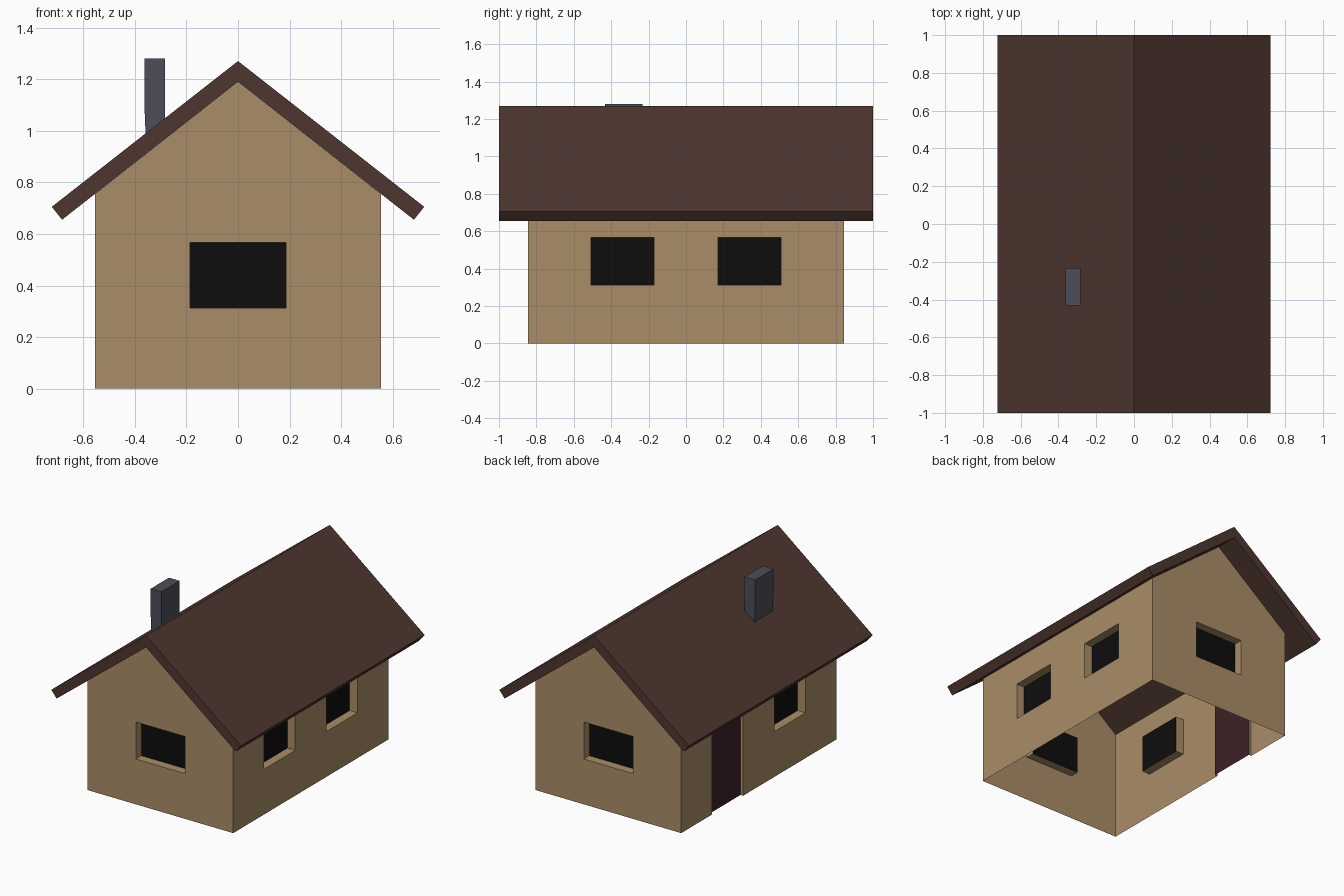
import bpy, bmesh
from math import pi
from mathutils import Matrix, Vector

if "Cube" in bpy.data.objects:
    bpy.data.objects.remove(bpy.data.objects["Cube"])

HX, HY = 0.555, 0.845          # wall half sizes
EAVE, APEX = 0.754, 1.19       # wall top at the sides / gable
Z0, Z1 = 0.312, 0.567          # window sill and head


def material(name, rgb):
    m = bpy.data.materials.new(name)
    m.diffuse_color = (*rgb, 1)
    m.use_nodes = True
    m.node_tree.nodes["Principled BSDF"].inputs["Base Color"].default_value = m.diffuse_color
    return m


WALL = material("wall_tan", (0.40, 0.27, 0.136))
ROOF = material("roof_brown", (0.076, 0.037, 0.028))
STONE = material("chimney_grey", (0.075, 0.075, 0.10))
DOOR = material("door_maroon", (0.045, 0.017, 0.02))
GLASS = material("window_black", (0.004, 0.004, 0.004))


def finish(name, bm, mat):
    bmesh.ops.remove_doubles(bm, verts=bm.verts, dist=1e-5)
    me = bpy.data.meshes.new(name)
    bm.to_mesh(me)
    bm.free()
    me.materials.append(mat)
    ob = bpy.data.objects.new(name, me)
    bpy.context.collection.objects.link(ob)
    return ob


def face(bm, pts):
    bm.faces.new([bm.verts.new(p) for p in pts])


def prism(name, profile, y0, y1, mat):
    """Extrude an xz profile along y."""
    bm = bmesh.new()
    f = bm.faces.new([bm.verts.new((x, y0, z)) for x, z in profile])
    ext = bmesh.ops.extrude_face_region(bm, geom=[f])["geom"]
    bmesh.ops.translate(bm, vec=(0, y1 - y0, 0),
                        verts=[v for v in ext if isinstance(v, bmesh.types.BMVert)])
    bmesh.ops.recalc_face_normals(bm, faces=bm.faces)
    return finish(name, bm, mat)


walls = bmesh.new()


def wall(label, angle, half, dist, us, openings, gable=False):
    """Single-skin wall with recessed openings (u0, u1, z0, z1, depth, kind)."""
    rot = Matrix.Rotation(angle, 3, 'Z')

    def p(u, z, d=0.0):
        return rot @ Vector((u, d - dist, z))

    us = [-half, *us, half]
    zs = [0, Z0, Z1, EAVE]
    # flat wall cells around the openings
    for a, b in zip(us, us[1:]):
        for c, d in zip(zs, zs[1:]):
            mu, mz = (a + b) / 2, (c + d) / 2
            if not any(o[0] < mu < o[1] and o[2] < mz < o[3] for o in openings):
                face(walls, [p(a, c), p(b, c), p(b, d), p(a, d)])
    if gable:
        face(walls, [p(u, EAVE) for u in us] + [p(0, APEX)])
    # reveals in the wall, with a pane or door at the back
    for i, (u0, u1, z0, z1, depth, kind) in enumerate(openings):
        ring = [(u0, z0), (u1, z0), (u1, z1), (u0, z1)]
        for k in range(4):
            a, b = ring[k], ring[(k + 1) % 4]
            if a[1] == b[1] == 0:
                continue
            face(walls, [p(*a), p(*b), p(*b, depth), p(*a, depth)])
        bm = bmesh.new()
        face(bm, [p(*c, depth) for c in ring])
        if kind == "door":
            finish("door", bm, DOOR)
        else:
            finish(f"{label}_window_{i + 1}", bm, GLASS)


# Walls: gable ends, then long sides
W, A, B, D = 0.187, 0.17, 0.507, 0.06
end_win = (-W, W, Z0, Z1, D, "window")
near = (-B, -A, Z0, Z1, D, "window")
far = (A, B, Z0, Z1, D, "window")
door = (-B, -A, 0, Z1, 0.02, "door")
wall("front", 0, HX, HY, [-W, W], [end_win], gable=True)
wall("back", pi, HX, HY, [-W, W], [end_win], gable=True)
wall("right", pi / 2, HY, HX, [-B, -A, A, B], [near, far])
wall("left", -pi / 2, HY, HX, [-B, -A, A, B], [door, far])
finish("walls", walls, WALL)

# Roof: one folded slab
prism("roof", [(0, 1.27), (0.722, 0.705), (0.682, 0.655), (0, APEX),
               (-0.682, 0.655), (-0.722, 0.705)], -1, 1, ROOF)

# Chimney, its foot sunk into the left slope
prism("chimney", [(-0.282, 1.28), (-0.282, 1.02), (-0.357, 0.96),
                  (-0.363, 1.10), (-0.363, 1.28)], -0.432, -0.233, STONE)
